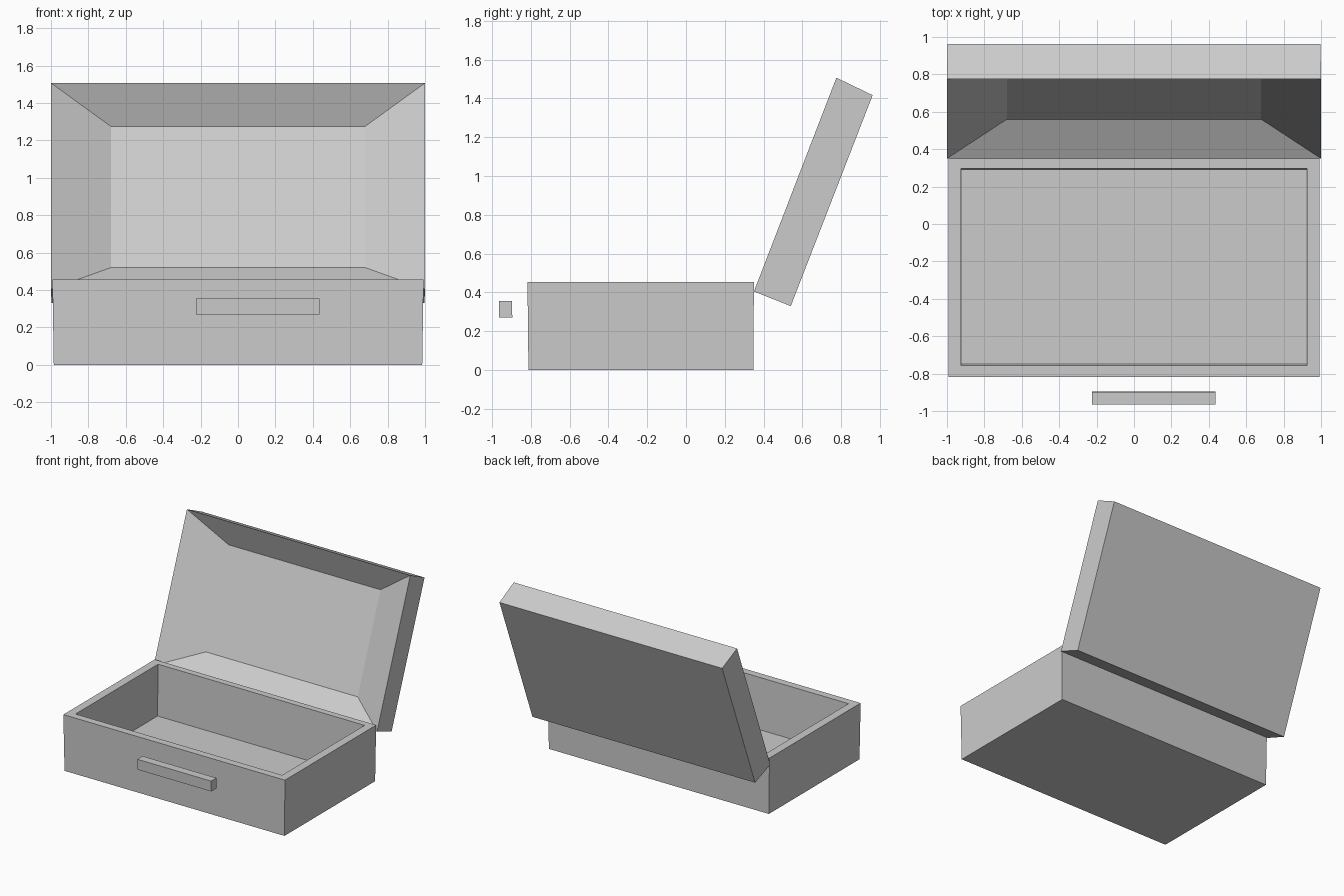
import bpy
import bmesh

cube = bpy.data.objects.get("Cube")
if cube:
    bpy.data.objects.remove(cube, do_unlink=True)

GREY = (0.6, 0.6, 0.6, 1.0)
grey = bpy.data.materials.new("plain_grey")
grey.use_nodes = True
grey.diffuse_color = GREY
grey.node_tree.nodes["Principled BSDF"].inputs["Base Color"].default_value = GREY


def loft(name, rings, center_x=0.0):
    """Bridge rectangular rings (half width, (y, z) of one edge, (y, z) of the other); cap both ends."""
    bm = bmesh.new()
    loops = []
    for half, a, b in rings:
        corners = [(-half, *a), (half, *a), (half, *b), (-half, *b)]
        loops.append([bm.verts.new((x + center_x, y, z)) for x, y, z in corners])
    for low, high in zip(loops, loops[1:]):
        for i in range(4):
            j = (i + 1) % 4
            bm.faces.new((low[i], low[j], high[j], high[i]))
    bm.faces.new(loops[0][::-1])
    bm.faces.new(loops[-1])
    bmesh.ops.recalc_face_normals(bm, faces=bm.faces)
    mesh = bpy.data.meshes.new(name)
    bm.to_mesh(mesh)
    bm.free()
    mesh.materials.append(grey)
    obj = bpy.data.objects.new(name, mesh)
    bpy.context.collection.objects.link(obj)
    return obj


# Open tray: underside, outer rim, inner rim, inside floor
loft("case_base", [
    (0.985, (-0.812, 0.0), (0.347, 0.0)),
    (0.992, (-0.817, 0.455), (0.35, 0.455)),
    (0.925, (-0.757, 0.455), (0.298, 0.455)),
    (0.922, (-0.742, 0.04), (0.288, 0.04)),
])

# Tilted lid: outer panel, knife-edge rim, sloping recess
loft("case_lid", [
    (0.997, (0.54, 0.33), (0.962, 1.417)),
    (1.0, (0.35, 0.405), (0.775, 1.507)),
    (0.68, (0.56, 0.52), (0.852, 1.275)),
])

# Carrying handle, held away from the front and off centre
loft("handle", [
    (0.33, (-0.963, 0.27), (-0.895, 0.27)),
    (0.33, (-0.965, 0.355), (-0.898, 0.355)),
], center_x=0.105)
